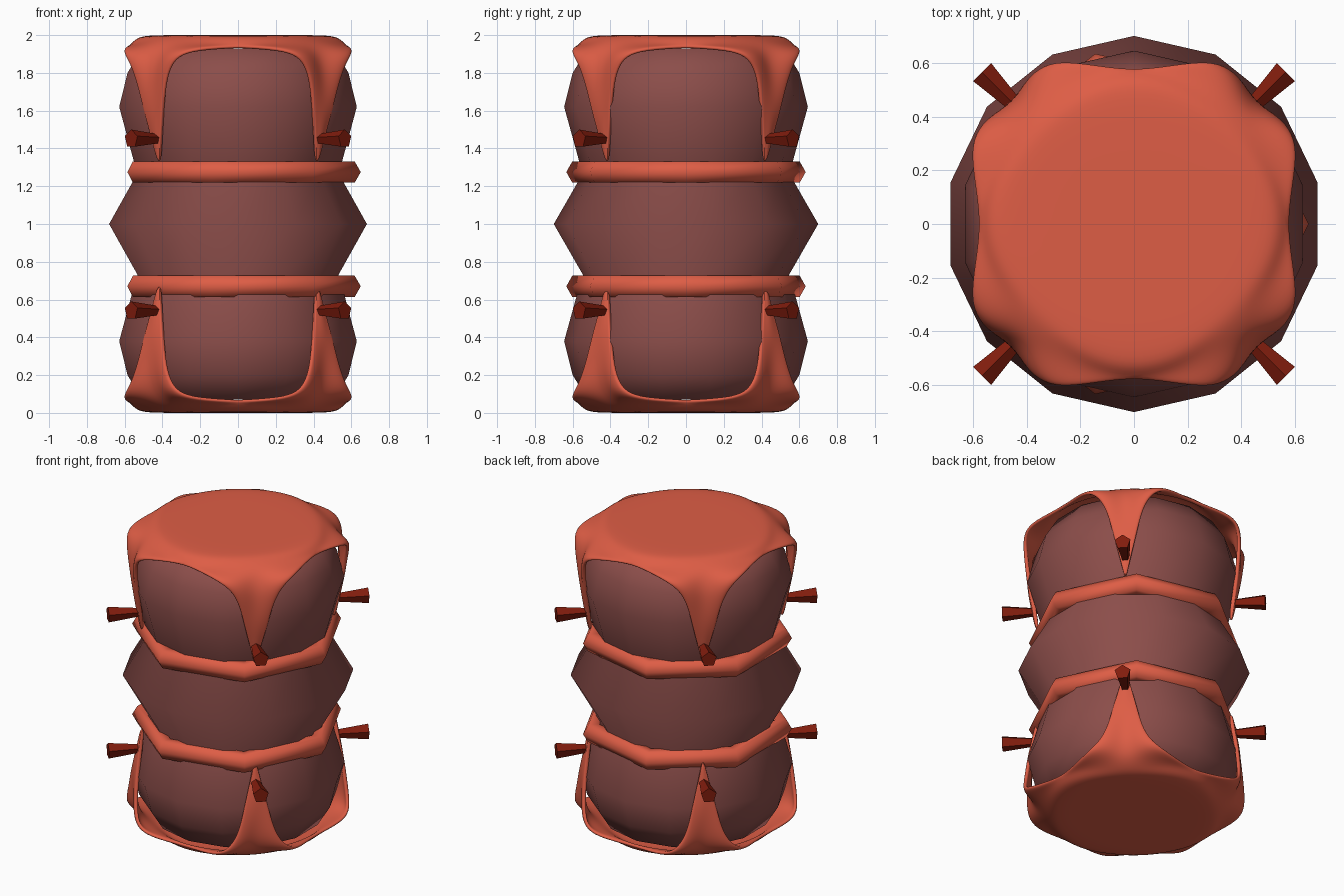
import bpy, bmesh
from math import sin, cos, pi, atan2, hypot, radians
from mathutils import Matrix

if "Cube" in bpy.data.objects:
    bpy.data.objects.remove(bpy.data.objects["Cube"])


def material(name, rgb):
    m = bpy.data.materials.new(name)
    m.diffuse_color = (*rgb, 1)
    m.use_nodes = True
    m.node_tree.nodes["Principled BSDF"].inputs["Base Color"].default_value = m.diffuse_color
    return m


DARK = material("dull_red", (0.26, 0.075, 0.068))
SHELL = material("coral_red", (0.73, 0.11, 0.06))
SPIKE = material("deep_red", (0.22, 0.012, 0.004))


def finish(bm, name, mat, smooth=None):
    bmesh.ops.recalc_face_normals(bm, faces=bm.faces)
    me = bpy.data.meshes.new(name)
    bm.to_mesh(me)
    bm.free()
    me.materials.append(mat)
    ob = bpy.data.objects.new(name, me)
    bpy.context.collection.objects.link(ob)
    if smooth:
        bpy.ops.object.select_all(action='DESELECT')
        ob.select_set(True)
        bpy.context.view_layer.objects.active = ob
        bpy.ops.object.shade_smooth_by_angle(angle=radians(smooth))
    return ob


def skin(bm, rings):
    # join closed rings with quads
    for a, b in zip(rings, rings[1:]):
        n = len(a)
        for i in range(n):
            j = (i + 1) % n
            bm.faces.new((a[i], a[j], b[j], b[i]))


# barrel body: 14-sided lathe with three bulges
half = [(0.70, 0.0), (0.545, 0.27), (0.565, 0.33), (0.645, 0.62),
        (0.60, 0.80), (0.52, 0.93)]
profile = [(r, 1 - h) for r, h in reversed(half)] + [(r, 1 + h) for r, h in half[1:]]
bm = bmesh.new()
rings = [[bm.verts.new((r * cos(pi / 2 + 2 * pi * i / 14),
                        r * sin(pi / 2 + 2 * pi * i / 14), z)) for i in range(14)]
         for r, z in profile]
skin(bm, rings)
bm.faces.new(rings[0])
bm.faces.new(rings[-1])
finish(bm, "barrel_body", DARK, 75)

# two seven-sided hoops
for name, z in (("lower_hoop", 0.67), ("upper_hoop", 1.275)):
    bm = bmesh.new()
    rings = []
    for i in range(7):
        a = 2 * pi * i / 7
        rings.append([bm.verts.new(((0.585 + 0.065 * cos(pi * k / 3)) * cos(a),
                                    (0.585 + 0.065 * cos(pi * k / 3)) * sin(a),
                                    z + 0.065 * sin(pi * k / 3))) for k in range(6)])
    skin(bm, rings + rings[:1])
    finish(bm, name, SHELL, 75)

# clawed end caps; rows from claw tip to crown:
# arch edge (a along side, b outward, z), corner (radius, z)
ROWS = [(0.418, 0.43, 1.33, 0.602, 1.325),
        (0.41, 0.46, 1.45, 0.622, 1.45),
        (0.402, 0.505, 1.60, 0.65, 1.60),
        (0.39, 0.54, 1.75, 0.648, 1.76),
        (0.36, 0.578, 1.85, 0.635, 1.845),
        (0.30, 0.612, 1.915, 0.605, 1.91),
        (0.18, 0.602, 1.942, 0.57, 1.95),
        (0.0, 0.575, 1.946, 0.53, 1.98),
        (0.0, 0.54, 1.99, 0.49, 1.995),
        (0.0, 0.46, 2.0, 0.44, 2.0),
        (0.0, 0.24, 2.0, 0.24, 2.0)]
SEG = 8


def end_cap(name, flip):
    bm = bmesh.new()
    for q in range(4):
        grid = []
        for a, b, z, rc, zc in ROWS:
            e, re = atan2(a, b), hypot(a, b)
            row = []
            for k in range(SEG + 1):
                s = k / SEG
                w = sin(pi * s) ** 2
                ang = q * pi / 2 + e + (pi / 2 - 2 * e) * s
                r, h = re + (rc - re) * w, z + (zc - z) * w
                row.append(bm.verts.new((r * cos(ang), r * sin(ang),
                                         2 - h if flip else h)))
            grid.append(row)
        for lo, hi in zip(grid, grid[1:]):
            for k in range(SEG):
                bm.faces.new((lo[k], lo[k + 1], hi[k + 1], hi[k]))
        mid = bm.verts.new((0, 0, 0 if flip else 2))
        for k in range(SEG):
            bm.faces.new((grid[-1][k], grid[-1][k + 1], mid))
    bmesh.ops.remove_doubles(bm, verts=bm.verts, dist=0.0005)
    ob = finish(bm, name, SHELL)
    # orient outward so the thickness grows inward
    top = min(ob.data.polygons, key=lambda p: p.center.xy.length)
    if (top.normal.z > 0) == flip:
        ob.data.flip_normals()
    for p in ob.data.polygons:
        p.use_smooth = True
    sol = ob.modifiers.new("thickness", 'SOLIDIFY')
    sol.thickness = 0.025
    sol.offset = -1
    sub = ob.modifiers.new("smooth", 'SUBSURF')
    sub.levels = sub.render_levels = 2


end_cap("top_cap", False)
end_cap("bottom_cap", True)

# flared studs on the claws
for level, z in (("lower", 0.54), ("upper", 1.45)):
    for q, side in enumerate(("back_right", "back_left", "front_left", "front_right")):
        bm = bmesh.new()
        rings = [[bm.verts.new((x, r * sin(2 * pi * i / 5), r * cos(2 * pi * i / 5)))
                  for i in range(5)] for x, r in ((0.59, 0.025), (0.80, 0.05))]
        skin(bm, rings)
        bm.faces.new(rings[0])
        bm.faces.new(rings[1])
        bm.transform(Matrix.Translation((0, 0, z)) @
                     Matrix.Rotation(pi / 4 + q * pi / 2, 4, 'Z'))
        finish(bm, f"{level}_{side}_stud", SPIKE)
